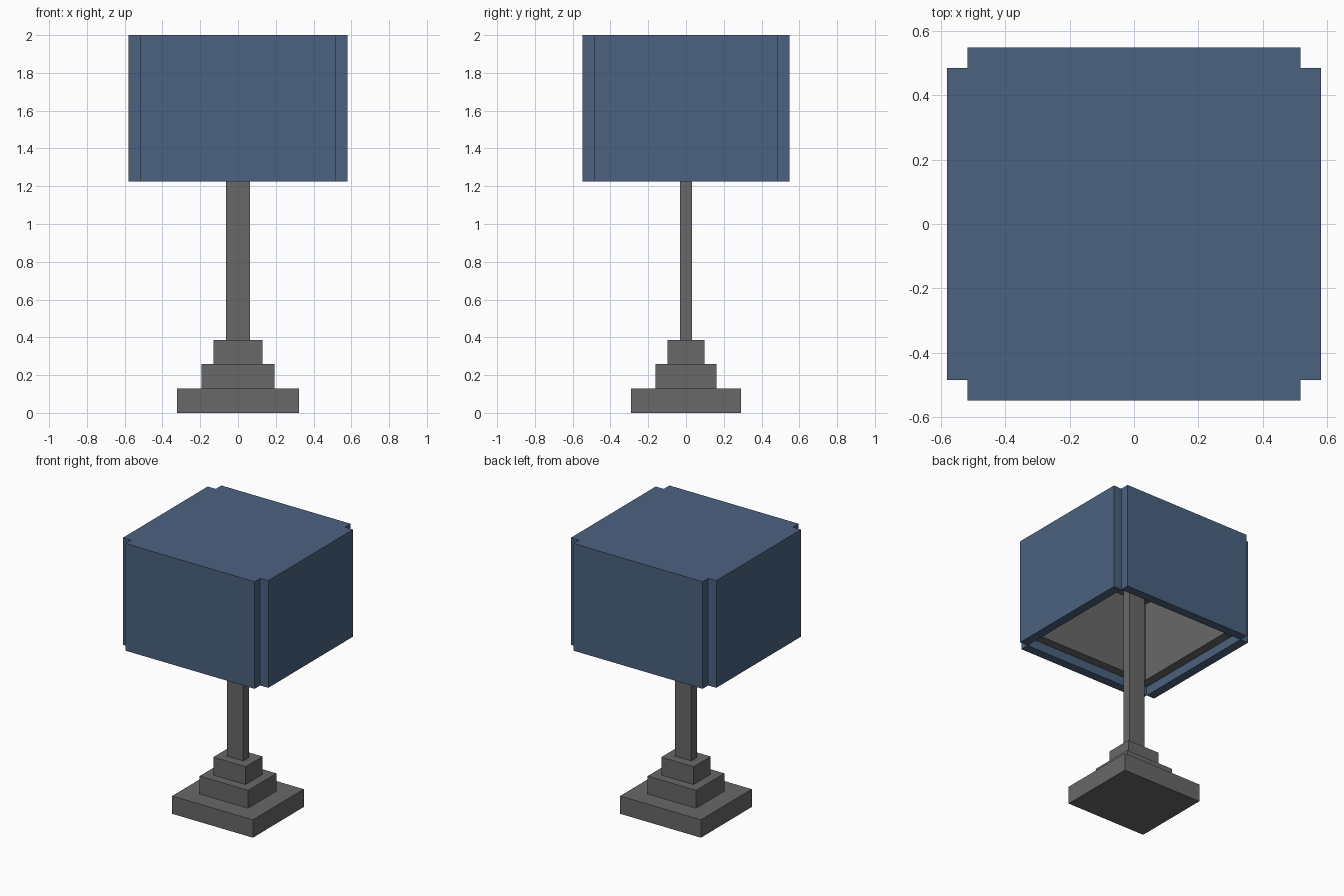
import bpy
import bmesh

if "Cube" in bpy.data.objects:
    bpy.data.objects.remove(bpy.data.objects["Cube"], do_unlink=True)

U = 2 / 31  # one block of the grid; the lamp is 31 blocks tall


def to_linear(v):
    v /= 255
    return v / 12.92 if v <= 0.04045 else ((v + 0.055) / 1.055) ** 2.4


def material(name, rgb):
    colour = [to_linear(v) for v in rgb] + [1]
    mat = bpy.data.materials.new(name)
    mat.diffuse_color = colour
    mat.use_nodes = True
    mat.node_tree.nodes["Principled BSDF"].inputs["Base Color"].default_value = colour
    return mat


GREY = material("grey metal", (104, 104, 104))
BLUE = material("blue fabric", (75, 98, 128))


def prism(bm, outline, z0, z1):
    """Extrude a flat outline (in blocks) from z0 up to z1."""
    face = bm.faces.new([bm.verts.new((x * U, y * U, z0 * U)) for x, y in outline])
    top = bmesh.ops.extrude_face_region(bm, geom=[face])["geom"]
    verts = [g for g in top if isinstance(g, bmesh.types.BMVert)]
    bmesh.ops.translate(bm, verts=verts, vec=(0, 0, (z1 - z0) * U))


def rect(x0, x1, y0, y1):
    return [(x0, y0), (x1, y0), (x1, y1), (x0, y1)]


def centred(hx, hy):
    return rect(-hx, hx, -hy, hy)


def part(name, mat, *prisms):
    bm = bmesh.new()
    for outline, z0, z1 in prisms:
        prism(bm, outline, z0, z1)
    bmesh.ops.recalc_face_normals(bm, faces=bm.faces[:])
    mesh = bpy.data.meshes.new(name)
    bm.to_mesh(mesh)
    bm.free()
    mesh.materials.append(mat)
    obj = bpy.data.objects.new(name, mesh)
    bpy.context.collection.objects.link(obj)
    return obj


# Stepped base and flat pole
part("base_plinth", GREY, (centred(5, 4.5), 0, 2))
part("base_middle_step", GREY, (centred(3, 2.5), 2, 4))
part("base_top_step", GREY, (centred(2, 1.5), 4, 6))
part("pole", GREY, (centred(1, 0.5), 6, 29))

# Shade panels, leaving a notch at each corner
for name, outline in (
    ("front", rect(-8, 8, -8.5, -7.5)),
    ("back", rect(-8, 8, 7.5, 8.5)),
    ("left", rect(8, 9, -7.5, 7.5)),
    ("right", rect(-9, -8, -7.5, 7.5)),
):
    part("shade_panel_" + name, BLUE, (outline, 19, 30))

# Shade top with the same notched corners
part("shade_top", BLUE, ([
    (-8, -8.5), (8, -8.5), (8, -7.5), (9, -7.5), (9, 7.5), (8, 7.5),
    (8, 8.5), (-8, 8.5), (-8, 7.5), (-9, 7.5), (-9, -7.5), (-8, -7.5)], 30, 31))

# Inner liner, set one block up from the rim, with its ceiling
part("shade_liner", GREY,
     (rect(-8, 8, -7.5, -6.5), 20, 29),
     (rect(-8, 8, 6.5, 7.5), 20, 29),
     (rect(7, 8, -6.5, 6.5), 20, 29),
     (rect(-8, -7, -6.5, 6.5), 20, 29))
part("shade_ceiling", GREY, (centred(8, 7.5), 29, 30))
